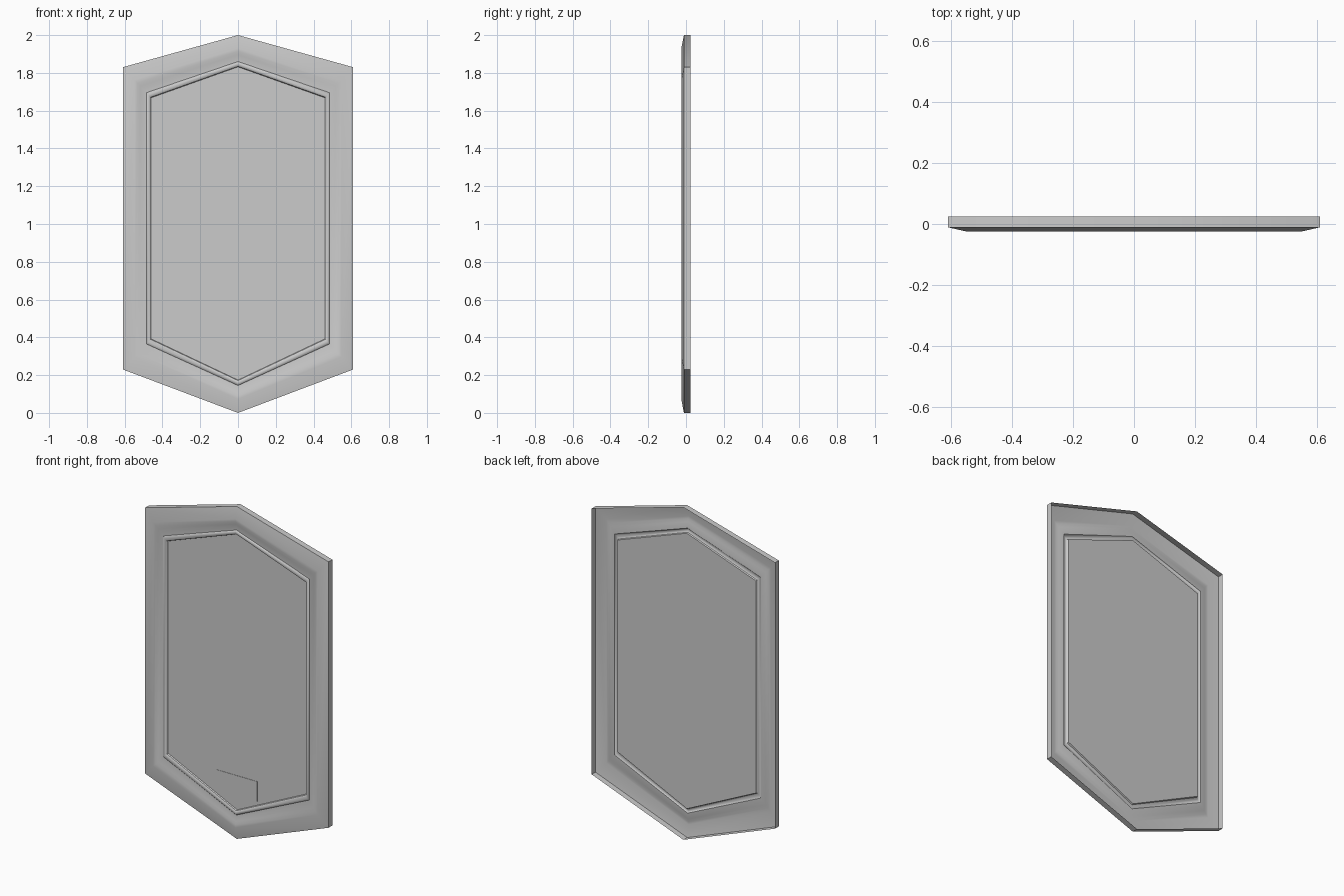
import bpy, bmesh

if "Cube" in bpy.data.objects:
    bpy.data.objects.remove(bpy.data.objects["Cube"])

# Hexagon outlines (x, z): outer frame edge and outer edge of the inner bead
OUTER = [(0, 2.0), (0.61, 1.83), (0.61, 0.23), (0, 0), (-0.61, 0.23), (-0.61, 1.83)]
INNER = [(0, 1.86), (0.485, 1.695), (0.485, 0.365), (0, 0.145), (-0.485, 0.365), (-0.485, 1.695)]
GLASS_Y = -0.008


def ring(bm, t, y):
    return [bm.verts.new((a[0] + (b[0] - a[0]) * t, y, a[1] + (b[1] - a[1]) * t))
            for a, b in zip(OUTER, INNER)]


def finish(bm, name):
    mesh = bpy.data.meshes.new(name)
    bm.to_mesh(mesh)
    bm.free()
    obj = bpy.data.objects.new(name, mesh)
    bpy.context.collection.objects.link(obj)
    return obj


# Frame shell, open at the back: side wall, bevel, hollow slope, raised bead
profile = [(0, 0.025), (0, -0.011), (0.5, -0.025), (0.62, -0.0235), (0.74, -0.020),
           (0.87, -0.0165), (1.0, -0.015), (1.02, -0.019), (1.07, -0.022),
           (1.13, -0.021), (1.18, -0.016), (1.2, GLASS_Y)]
bm = bmesh.new()
rings = [ring(bm, t, y) for t, y in profile]
for r0, r1 in zip(rings, rings[1:]):
    for i in range(6):
        j = (i + 1) % 6
        bm.faces.new((r0[i], r1[i], r1[j], r0[j]))
bm.normal_update()
if sum(f.normal.y for f in bm.faces) > 0:
    bmesh.ops.reverse_faces(bm, faces=bm.faces[:])
frame = finish(bm, "frame")
bpy.context.view_layer.objects.active = frame
frame.select_set(True)
bpy.ops.object.shade_smooth_by_angle(angle=0.6)

# Flat glass filling the bead
bm = bmesh.new()
face = bm.faces.new(ring(bm, 1.2, GLASS_Y))
face.normal_update()
if face.normal.y > 0:
    face.normal_flip()
finish(bm, "mirror_glass")

# Very thin blank plate low on the glass
bpy.ops.mesh.primitive_cube_add(size=1, location=(0, GLASS_Y - 0.001, 0.32))
plate = bpy.context.object
plate.name = "blank_plate"
plate.scale = (0.27, 0.002, 0.12)
